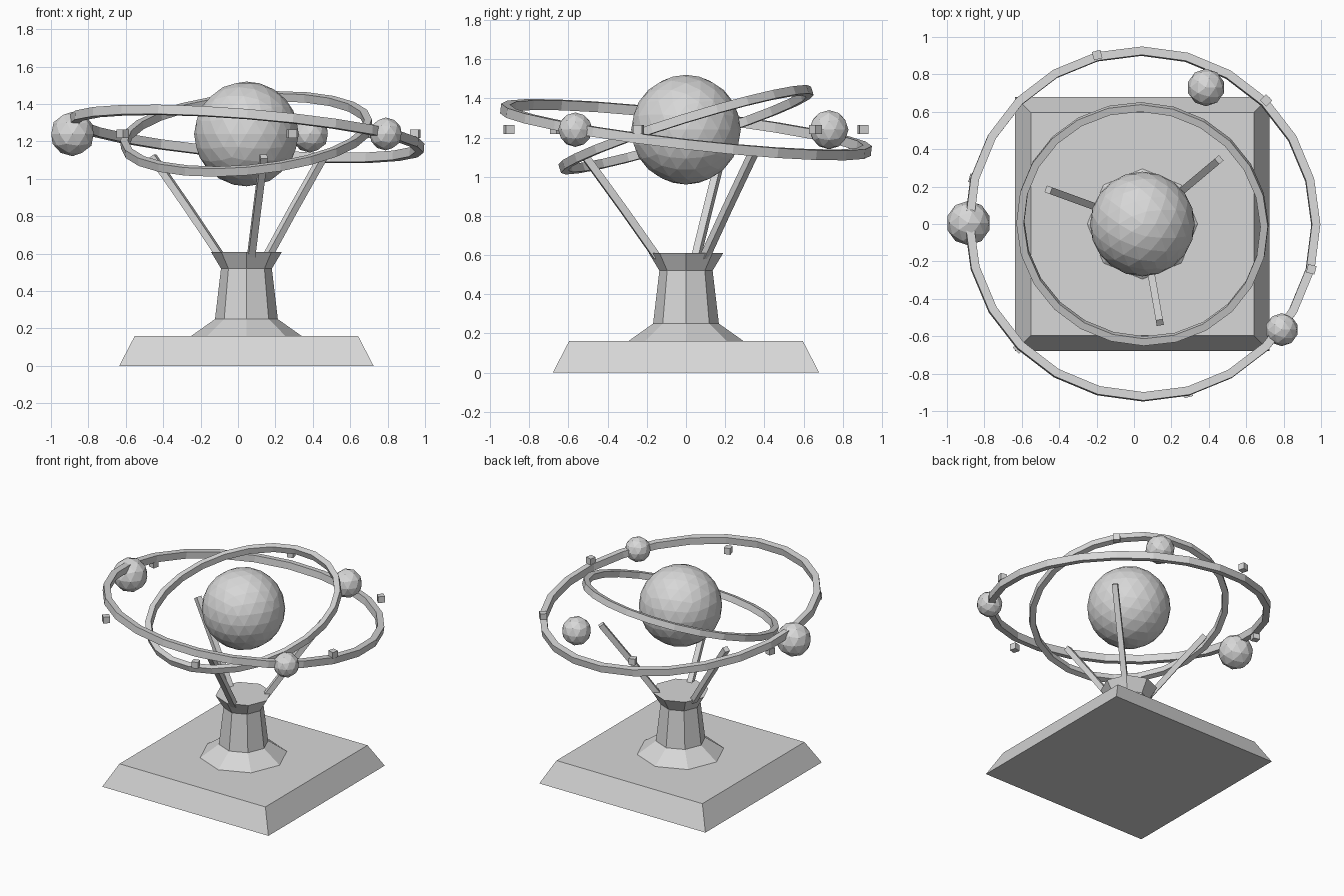
import bpy
import bmesh
from math import cos, sin, pi, radians
from mathutils import Vector, Matrix

cube = bpy.data.objects.get("Cube")
if cube:
    bpy.data.objects.remove(cube, do_unlink=True)

AXIS = Vector((0.045, 0, 0))
HUB = Vector((0.045, 0, 1.24))

grey = bpy.data.materials.new("pale grey")
grey.use_nodes = True
grey.diffuse_color = (0.68, 0.68, 0.68, 1)
grey.node_tree.nodes["Principled BSDF"].inputs["Base Color"].default_value = (0.68, 0.68, 0.68, 1)


def finish(name, bm, location):
    """Turn a bmesh into a flat shaded object."""
    bmesh.ops.recalc_face_normals(bm, faces=bm.faces)
    mesh = bpy.data.meshes.new(name)
    bm.to_mesh(mesh)
    bm.free()
    mesh.materials.append(grey)
    obj = bpy.data.objects.new(name, mesh)
    obj.location = location
    bpy.context.collection.objects.link(obj)
    return obj


def loft(bm, loops, closed=False):
    """Skin a list of equal vertex loops; cap the ends unless closed."""
    pairs = list(zip(loops, loops[1:]))
    if closed:
        pairs.append((loops[-1], loops[0]))
    else:
        bm.faces.new(loops[0])
        bm.faces.new(loops[-1])
    for a, b in pairs:
        for i in range(len(a)):
            j = (i + 1) % len(a)
            bm.faces.new((a[i], a[j], b[j], b[i]))


def turned(name, profile, sides, phase=0):
    """Stack polygons of the given (radius, height) pairs."""
    bm = bmesh.new()
    loops = []
    for r, z in profile:
        angles = [phase + 2 * pi * i / sides for i in range(sides)]
        loops.append([bm.verts.new((r * cos(a), r * sin(a), z)) for a in angles])
    loft(bm, loops)
    return finish(name, bm, AXIS)


def ring(name, radius, width, height, slope_x, slope_y, sides=24):
    """Square-section hoop tilted to the given slopes."""
    bm = bmesh.new()
    w, h = width / 2, height / 2
    section = [(-w, -h), (w, -h), (w, h), (-w, h)]
    loops = []
    for i in range(sides):
        a = 2 * pi * i / sides
        loops.append([bm.verts.new(((radius + u) * cos(a), (radius + u) * sin(a), v)) for u, v in section])
    loft(bm, loops, closed=True)
    obj = finish(name, bm, HUB)
    normal = Vector((-slope_x, -slope_y, 1))
    obj.rotation_euler = Vector((0, 0, 1)).rotation_difference(normal).to_euler()


def ball(name, location, radius, detail):
    bm = bmesh.new()
    bmesh.ops.create_icosphere(bm, subdivisions=detail, radius=radius)
    finish(name, bm, location)


def strut(name, angle, path, thickness):
    """Square bar following a (radius, height) path."""
    bm = bmesh.new()
    out = Vector((cos(angle), sin(angle), 0))
    side = Vector((-sin(angle), cos(angle), 0))
    points = [out * r + Vector((0, 0, z)) for r, z in path]
    loops = []
    for i, p in enumerate(points):
        along = points[min(i + 1, len(points) - 1)] - points[max(i - 1, 0)]
        up = along.normalized().cross(side)
        corners = [(-1, -1), (1, -1), (1, 1), (-1, 1)]
        loops.append([bm.verts.new(p + (side * u + up * v) * thickness / 2) for u, v in corners])
    loft(bm, loops)
    finish(name, bm, AXIS)


# Square plinth and octagonal pedestal
turned("plinth", [(0.68 * 2 ** 0.5, 0), (0.597 * 2 ** 0.5, 0.16)], 4, pi / 4)
turned("pedestal", [(0.295, 0.16), (0.168, 0.25), (0.136, 0.52), (0.19, 0.61)], 8)

# Three bent support arms
for n, degrees in enumerate((40, 160, 280)):
    strut(f"support_arm_{n + 1}", radians(degrees), [(0.15, 0.59), (0.325, 0.835), (0.535, 1.12)], 0.038)

# Central globe and small orbiting globes
ball("central_globe", HUB, 0.28, 3)
ball("large_orbiting_globe", (-0.885, 0.005, 1.24), 0.119, 2)
ball("medium_orbiting_globe", (0.385, 0.73, 1.24), 0.1, 2)
ball("small_orbiting_globe", (0.79, -0.565, 1.24), 0.088, 2)

# Tilted hoops
ring("outer_ring", 0.93, 0.045, 0.05, -0.08, -0.115)
ring("inner_ring", 0.655, 0.04, 0.045, 0.09, 0.31)

# Marker blocks around the outer orbit
for n in range(6):
    bm = bmesh.new()
    bmesh.ops.create_cube(bm, size=0.046)
    turn = Matrix.Rotation(radians(45 + 60 * n), 4, "Z")
    bmesh.ops.transform(bm, matrix=turn @ Matrix.Translation((0.935, 0, 0)), verts=bm.verts)
    finish(f"marker_block_{n + 1}", bm, HUB)
